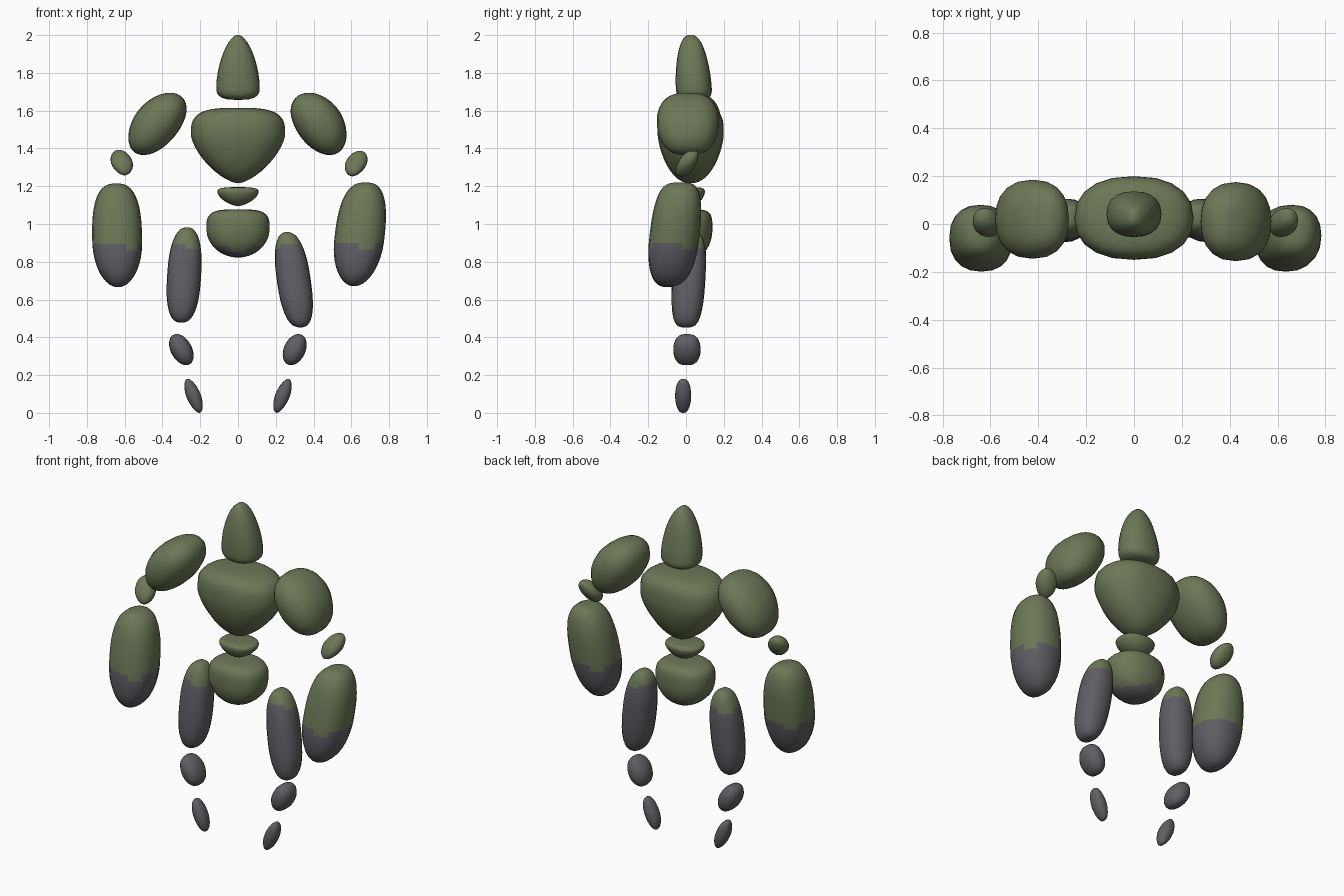
import bpy, bmesh, math
from mathutils import Vector

cube = bpy.data.objects.get("Cube")
if cube:
    bpy.data.objects.remove(cube, do_unlink=True)

SIDES = 20
RINGS = 22


def make_material(name, colour):
    material = bpy.data.materials.new(name)
    material.use_nodes = True
    material.diffuse_color = colour
    shader = material.node_tree.nodes["Principled BSDF"]
    shader.inputs["Base Color"].default_value = colour
    shader.inputs["Roughness"].default_value = 0.9
    return material


MOSS = make_material("moss_green", (0.15, 0.19, 0.095, 1))
STONE = make_material("stone_grey", (0.115, 0.113, 0.13, 1))


def power(value, bluntness):
    """Superellipse coordinate: a higher bluntness gives a boxier curve."""
    return math.copysign(abs(value) ** (2 / bluntness), value)


def boulder(name, size, belly, crown, base, centre, lean=(0, 0), moss_line=0.885):
    """Leaning stone, widest at the belly fraction of its height.

    crown and base set how blunt the stone is above and below the belly."""
    width, depth, height = size
    bm = bmesh.new()
    rings = []
    for i in range(RINGS):
        angle = math.pi * ((i + 0.5) / RINGS - 0.5)
        bluntness = crown if angle > 0 else base
        reach = 1 - belly if angle > 0 else belly
        rise = belly + reach * power(math.sin(angle), bluntness) - 0.5
        girth = power(math.cos(angle), bluntness)
        middle = Vector(centre) + rise * Vector((*lean, height))
        ring = []
        for k in range(SIDES):
            turn = math.tau * k / SIDES
            offset = Vector((width * girth * power(math.cos(turn), 2.3),
                             depth * girth ** 0.7 * power(math.sin(turn), 2.3), 0))
            ring.append(bm.verts.new(middle + offset / 2))
        rings.append(ring)
    for lower, upper in zip(rings, rings[1:]):
        for k in range(SIDES):
            bm.faces.new((lower[k - 1], lower[k], upper[k], upper[k - 1]))
    bm.faces.new(rings[0][::-1])
    bm.faces.new(rings[-1])

    # Moss above an uneven line, bare stone below it
    for face in bm.faces:
        face.smooth = True
        x, y, z = face.calc_center_median()
        edge = moss_line + 0.02 * math.sin(30 * x + 20 * y)
        face.material_index = int(z < edge)
    mesh = bpy.data.meshes.new(name)
    bm.to_mesh(mesh)
    bm.free()
    mesh.materials.append(MOSS)
    mesh.materials.append(STONE)
    bpy.context.collection.objects.link(bpy.data.objects.new(name, mesh))


def limb_pair(name, size, belly, crown, base, left, right):
    """The same stone on both sides, each with its own (centre, lean)."""
    for side, (centre, lean) in (("left", left), ("right", right)):
        boulder(f"{side}_{name}", size, belly, crown, base, centre, lean)


# Head and trunk
boulder("head", size=(0.23, 0.19, 0.345), belly=0.2, crown=1.7, base=3,
        centre=(0, 0.035, 1.83), lean=(0, -0.02))
boulder("chest", size=(0.5, 0.35, 0.4), belly=0.65, crown=3.2, base=1.5,
        centre=(0, 0.025, 1.415))
boulder("waist", size=(0.22, 0.18, 0.1), belly=0.75, crown=3, base=1.6,
        centre=(0, 0.01, 1.145))
boulder("pelvis", size=(0.335, 0.27, 0.255), belly=0.6, crown=3.5, base=2,
        centre=(0, 0.005, 0.95), moss_line=0.865)

# Arms
limb_pair("shoulder", size=(0.275, 0.33, 0.33), belly=0.55, crown=2, base=2,
          left=((0.43, 0.01, 1.53), (-0.11, 0)),
          right=((-0.43, 0.02, 1.53), (0.14, 0)))
limb_pair("elbow", size=(0.115, 0.1, 0.135), belly=0.5, crown=2, base=1.8,
          left=((0.625, 0.005, 1.32), (0.04, 0.06)),
          right=((-0.615, 0.005, 1.325), (-0.03, 0.06)))
limb_pair("forearm", size=(0.265, 0.265, 0.55), belly=0.45, crown=2.7, base=2,
          left=((0.645, -0.06, 0.945), (0.06, 0.06)),
          right=((-0.64, -0.06, 0.94), (-0.01, 0.06)))

# Legs
limb_pair("thigh", size=(0.18, 0.175, 0.505), belly=0.5, crown=2.4, base=2.6,
          left=((0.295, 0.015, 0.705), (-0.07, 0.03)),
          right=((-0.285, 0.015, 0.73), (0.03, 0.03)))
limb_pair("shin", size=(0.12, 0.145, 0.165), belly=0.5, crown=2, base=2,
          left=((0.3, 0.005, 0.335), (0.04, 0)),
          right=((-0.3, 0.005, 0.335), (-0.05, 0)))
limb_pair("foot", size=(0.08, 0.085, 0.18), belly=0.5, crown=1.9, base=1.8,
          left=((0.235, -0.015, 0.09), (0.06, 0)),
          right=((-0.235, -0.015, 0.09), (-0.06, 0)))
